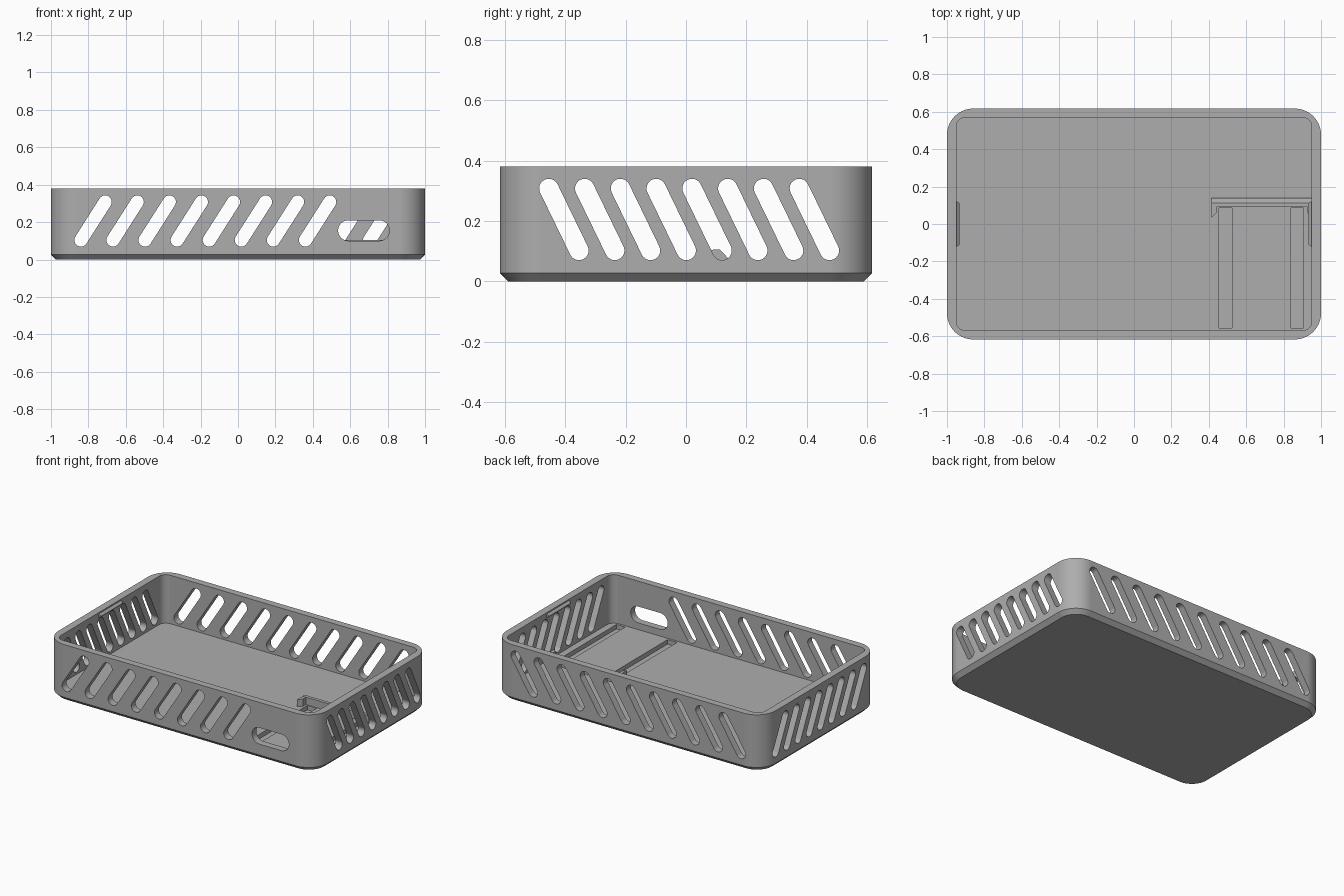
import bpy, bmesh, math
from mathutils import Vector

if "Cube" in bpy.data.objects:
    bpy.data.objects.remove(bpy.data.objects["Cube"])

grey = bpy.data.materials.new("grey plastic")
grey.diffuse_color = (0.42, 0.42, 0.42, 1)
grey.use_nodes = True
grey.node_tree.nodes["Principled BSDF"].inputs["Base Color"].default_value = grey.diffuse_color

W, D, H = 1.0, 0.617, 0.38          # half width, half depth, height
IW, ID = 0.95, 0.57                 # inner half sizes
FLOOR = 0.055


def rounded_rect(w, d, r, n=14):
    pts = []
    for k, (sx, sy) in enumerate([(1, 1), (-1, 1), (-1, -1), (1, -1)]):
        for i in range(n + 1):
            a = math.pi / 2 * (k + i / n)
            pts.append((sx * (w - r) + r * math.cos(a), sy * (d - r) + r * math.sin(a)))
    return pts


def stadium(p, q, r, n=12):
    """Outline of a rounded slot running from p to q."""
    base = math.atan2(q[1] - p[1], q[0] - p[0])
    pts = []
    for c, start in ((q, base - math.pi / 2), (p, base + math.pi / 2)):
        for i in range(n + 1):
            a = start + math.pi * i / n
            pts.append((c[0] + r * math.cos(a), c[1] + r * math.sin(a)))
    return pts


def loft(bm, rings):
    """Closed solid through a stack of equal-sized point rings."""
    loops = [[bm.verts.new(p) for p in ring] for ring in rings]
    faces = [bm.faces.new(loops[0][::-1]), bm.faces.new(loops[-1])]
    n = len(loops[0])
    for a, b in zip(loops, loops[1:]):
        for i in range(n):
            j = (i + 1) % n
            faces.append(bm.faces.new((a[i], a[j], b[j], b[i])))
    bmesh.ops.recalc_face_normals(bm, faces=faces)


def along(axis, outline, lo, hi):
    """Extrusion rings of a 2D outline along the x, y or z axis."""
    place = {"x": lambda p, t: Vector((t, p[0], p[1])),
             "y": lambda p, t: Vector((p[0], t, p[1])),
             "z": lambda p, t: Vector((p[0], p[1], t))}[axis]
    return [[place(p, t) for p in outline] for t in (lo, hi)]


def rect(x0, x1, y0, y1):
    return [(x0, y0), (x1, y0), (x1, y1), (x0, y1)]


def make(name, solids):
    bm = bmesh.new()
    for rings in solids:
        loft(bm, rings)
    me = bpy.data.meshes.new(name)
    bm.to_mesh(me)
    bm.free()
    me.materials.append(grey)
    ob = bpy.data.objects.new(name, me)
    bpy.context.collection.objects.link(ob)
    return ob


def activate(ob):
    bpy.ops.object.select_all(action="DESELECT")
    ob.select_set(True)
    bpy.context.view_layer.objects.active = ob


def cut(ob, solids):
    cutter = make("cutter", solids)
    cutter.hide_render = True
    activate(ob)
    mod = ob.modifiers.new("cut", "BOOLEAN")
    mod.operation, mod.solver, mod.object = "DIFFERENCE", "EXACT", cutter
    bpy.ops.object.modifier_apply(modifier=mod.name)
    bpy.data.objects.remove(cutter)


# tray body with chamfered bottom edge
c = 0.027
tray = make("tray", [[[Vector((*p, z)) for p in rounded_rect(W - i, D - i, 0.14 - i)]
                      for z, i in ((0, c), (c, 0), (H, 0))]])
cut(tray, [along("z", rounded_rect(IW, ID, 0.05), FLOOR, H + 0.1)])

# slanted vents in all four walls, port opening in the front wall
slots = []
for i in range(10):
    x = -0.84 + 0.1715 * i
    s = stadium((x, 0.104), (x + 0.13, 0.308), 0.035)
    slots.append(along("y", s, 0.54, 0.7))
    if i < 8:
        slots.append(along("y", s, -0.7, -0.54))
for i in range(8):
    y = -0.355 + 0.1187 * i
    s = stadium((y, 0.102), (y - 0.1, 0.308), 0.032)
    slots.append(along("x", s, 0.93, 1.1))
    slots.append(along("x", s, -1.1, -0.93))
slots.append(along("y", stadium((0.59, 0.155), (0.755, 0.155), 0.055), -0.7, -0.54))
cut(tray, slots)

# pin channels sunk in the floor
cut(tray, [along("z", rect(a, b, -0.555, 0.085), 0.025, 0.1)
           for a, b in ((0.455, 0.525), (0.84, 0.905))])
activate(tray)
bpy.ops.object.shade_smooth_by_angle(angle=math.radians(30))
wn = tray.modifiers.new("even shading", "WEIGHTED_NORMAL")
wn.keep_sharp = True

# board stop: sloped rear bar with short side arms
z0, z1 = FLOOR - 0.005, 0.105
bar = [(0.09, z0), (0.14, z0), (0.14, 0.076), (0.113, z1), (0.09, z1)]
make("board_stop", [along("x", bar, 0.415, 0.952)])
for name, x0, x1 in (("stop_arm_left", 0.415, 0.44), ("stop_arm_right", 0.952, 0.928)):
    make(name, [along("z", [(x0, 0.035), (x1, 0.06), (x1, 0.1), (x0, 0.1)], z0, z1 - 0.002)])

# snap ridges near the rim on both end walls
for name, s in (("snap_ridge_left", -1), ("snap_ridge_right", 1)):
    rings = [[Vector((s * (IW + 0.003), y, 0.342)), Vector((s * (IW - 0.016), y * 0.9, 0.358)),
              Vector((s * (IW + 0.003), y, 0.374))] for y in (-0.125, 0.125)]
    make(name, [rings])
